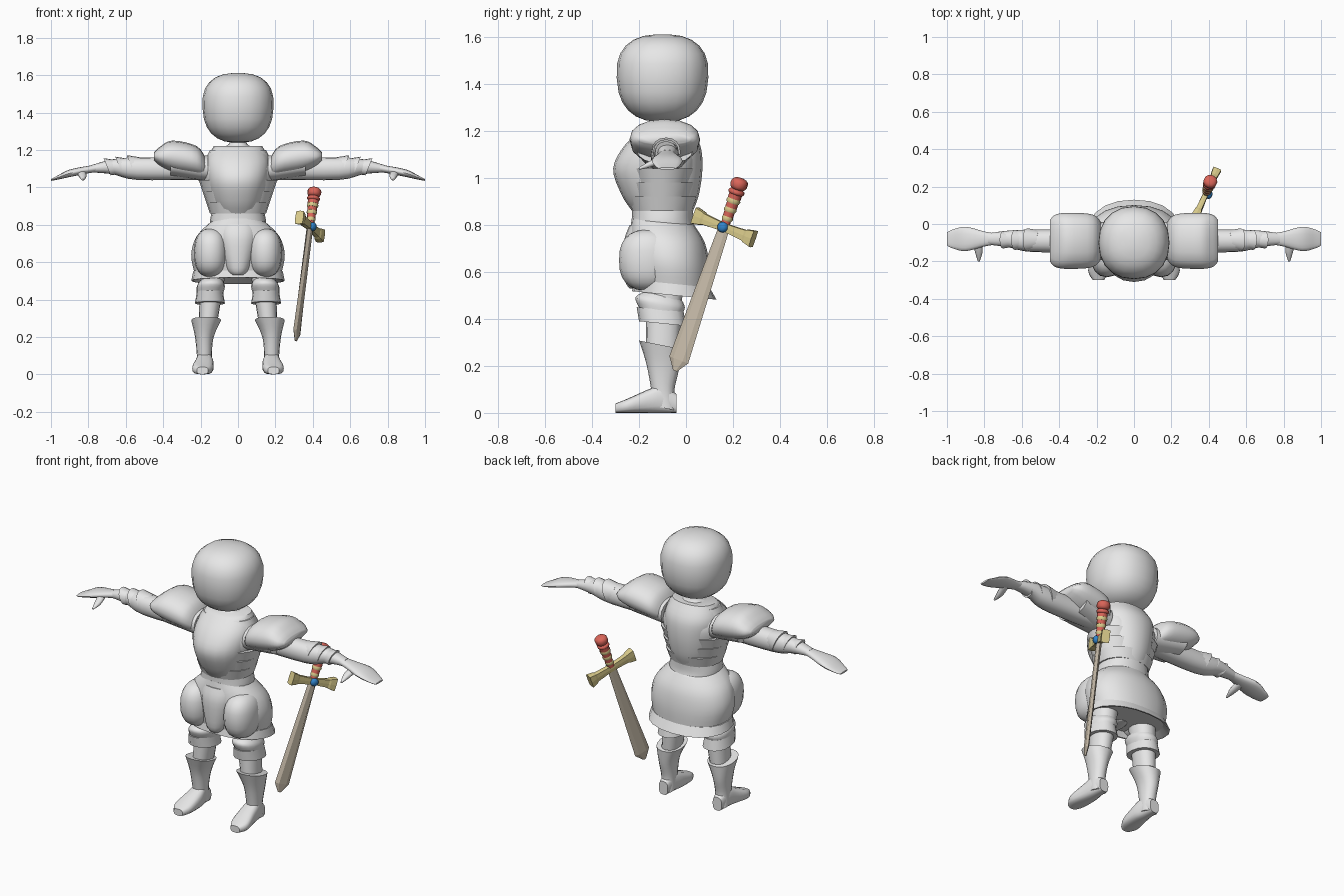
import bpy, bmesh, math
from mathutils import Vector

cube = bpy.data.objects.get("Cube")
if cube:
    bpy.data.objects.remove(cube)


def material(name, *rgb):
    m = bpy.data.materials.new(name)
    m.use_nodes = True
    m.diffuse_color = (*rgb, 1)
    m.node_tree.nodes["Principled BSDF"].inputs["Base Color"].default_value = (*rgb, 1)
    return m


GREY = material("armour grey", .8, .8, .8)
STEEL = material("warm steel", .62, .54, .43)
BRASS = material("pale brass", .7, .6, .26)
RED = material("grip red", .7, .13, .1)
BLUE = material("gem blue", .03, .23, .6)


def soft(value, exponent):
    """Signed power, used to square off circles."""
    return math.copysign(abs(value) ** exponent, value)


def refine(stations, detail):
    """Smooth curve through the stations, with detail steps between neighbours."""
    pts = [Vector(s) for s in stations]
    pts = [pts[0]] + pts + [pts[-1]]
    out = []
    for p, q, r, s in zip(pts, pts[1:], pts[2:], pts[3:]):
        for step in range(detail):
            t = step / detail
            out.append(q + (r - p) * (t / 2) + (p * 2 - q * 5 + r * 4 - s) * (t * t / 2)
                       + (q * 3 - p - r * 3 + s) * (t ** 3 / 2))
    return out + [pts[-1]]


def loft(name, stations, axis="z", detail=4, tilt=0, sides=16, power=2.2,
         mat=GREY, mirror=False, faceted=False, place=None):
    """Skin over stations of (position, centre a, centre b, radius a, radius b)."""
    k = "xyz".index(axis)
    a, b = [i for i in range(3) if i != k]
    bm = bmesh.new()
    loops = []
    for pos, ca, cb, ra, rb in refine(stations, detail):
        loop = []
        for side in range(sides):
            angle = math.tau * side / sides
            p = Vector()
            p[a] = ca + ra * soft(math.cos(angle), 2 / power)
            p[b] = cb + rb * soft(math.sin(angle), 2 / power)
            p[k] = pos + tilt * (p[b] - cb)
            loop.append(bm.verts.new(p))
        loops.append(loop)
    for low, high in zip(loops, loops[1:]):
        for side in range(sides):
            following = (side + 1) % sides
            bm.faces.new((low[side], low[following], high[following], high[side]))
    bm.faces.new(loops[0])
    bm.faces.new(loops[-1])
    bmesh.ops.recalc_face_normals(bm, faces=bm.faces)
    mesh = bpy.data.meshes.new(name)
    bm.to_mesh(mesh)
    bm.free()
    mesh.materials.append(mat)
    if not faceted:
        mesh.polygons.foreach_set("use_smooth", [True] * len(mesh.polygons))
        mesh.set_sharp_from_angle(angle=math.radians(50))
    ob = bpy.data.objects.new(name, mesh)
    bpy.context.collection.objects.link(ob)
    if mirror:
        ob.modifiers.new("mirror", "MIRROR")
    if place:
        ob.matrix_world = place


def body(name, *rows, **options):
    """Part on the centre line, from rows of (height, centre y, radius x, radius y)."""
    loft(name, [(z, 0, y, rx, ry) for z, y, rx, ry in rows], sides=20, **options)


def limb(name, *stations, **options):
    """Part repeated on both sides of the body."""
    loft(name, stations, mirror=True, **options)


def blob(name, centre, size, taper=0, square=1, **options):
    """Rounded lump, wider at the top when taper is positive."""
    (x, y, z), (rx, ry, rz) = centre, size
    rows = []
    for step in range(-6, 7):
        angle = step / 4
        height = soft(math.sin(angle), square)
        width = soft(math.cos(angle), square) * (1 + taper * height)
        rows.append((z + rz * height, x, y, rx * width, ry * width))
    loft(name, rows, detail=1, **options)


# Head and neck
blob("head", (0, -.1, 1.425), (.19, .195, .187), taper=.05, square=.8, sides=20)
body("neck", (1.19, -.08, .13, .1), (1.23, -.08, .05, .05), (1.28, -.08, .05, .05))

# Torso: flared side folds, chest, breastplate and belt
for i in range(3):
    z, r = .86 + .06 * i, .15 + .02 * i
    body(f"side_fold_{i + 1}", (z, -.1, r, .13), (z + .06, -.1, r + .02, .15), detail=1)
body("chest", (1.02, -.1, .18, .15), (1.1, -.1, .19, .15), (1.2, -.09, .15, .1))
body("breastplate", (.86, -.1, .11, .13), (.93, -.11, .14, .165), (1.04, -.12, .165, .19),
     (1.14, -.1, .17, .16), (1.22, -.08, .13, .09))
body("belt", (.78, -.1, .15, .14), (.82, -.1, .15, .13), (.87, -.1, .14, .13))

# Skirt, hem, hip plates and front flap
body("skirt", (.53, -.06, .23, .16), (.64, -.07, .25, .17), (.74, -.08, .22, .16),
     (.82, -.1, .14, .13), tilt=-.1)
body("skirt_hem", (.54, -.05, .2, .14), (.5, -.05, .24, .17), (.5, -.05, .25, .18),
     (.55, -.06, .24, .16), detail=1, tilt=-.1)
blob("hip_plates", (.145, -.16, .65), (.09, .125, .13), square=.8, mirror=True)
body("front_flap", (.53, -.16, .04, .08), (.57, -.16, .07, .1), (.72, -.155, .11, .11),
     (.8, -.15, .11, .09))

# Legs, knee guards, boots and feet
limb("thighs", (.28, .16, -.1, .05, .07), (.58, .13, -.09, .07, .08))
limb("knee_guards", (.38, .15, -.1, .08, .1), (.44, .15, -.11, .07, .1), tilt=-.1)
limb("knee_caps", (.43, .15, -.11, .07, .09), (.47, .145, -.11, .075, .105), (.5, .14, -.1, .06, .08),
     tilt=-.2)
limb("boots", (.29, .17, -.11, .08, .09), (.2, .18, -.1, .05, .07), (.1, .18, -.1, .04, .05),
     (.02, .18, -.09, .04, .05), tilt=-.2)
limb("feet", (-.3, .19, .02, .03, .02), (-.25, .19, .03, .055, .03), (-.16, .18, .05, .05, .05),
     (-.1, .18, .06, .04, .06), (-.04, .18, .04, .03, .04), axis="y", power=2.8)

# Shoulders
limb("shoulder_guards", (.17, -.09, 1.1, .09, .05), (.22, -.09, 1.14, .14, .08),
     (.35, -.09, 1.165, .15, .085), (.42, -.09, 1.165, .14, .05), (.45, -.09, 1.165, .11, .02), axis="x")
limb("shoulder_underplates", (.16, -.09, 1.1, .1, .07), (.36, -.09, 1.12, .12, .06), axis="x")

# Arms with flared forearm bands
limb("arms", (.2, -.09, 1.1, .06, .06), (.54, -.09, 1.1, .06, .06), (.67, -.08, 1.11, .045, .04),
     (.78, -.08, 1.1, .03, .02), axis="x")
for i in range(3):
    x, r = .54 + .065 * i, .05 - .008 * i
    limb(f"forearm_band_{i + 1}", (x - .04, -.085, 1.11, r, r), (x + .03, -.085, 1.11, r + .012, r + .012),
         (x + .03, -.085, 1.11, r, r), axis="x", detail=1, tilt=.4)

# Hands and thumbs
limb("hands", (.74, -.08, 1.105, .03, .02), (.8, -.08, 1.095, .04, .02), (.9, -.08, 1.075, .065, .02),
     (.97, -.08, 1.05, .05, .01), (1, -.08, 1.04, .035, .005), axis="x")
limb("thumbs", (-.2, .83, 1.04, .005, .005), (-.15, .83, 1.06, .02, .015), (-.09, .84, 1.085, .025, .015),
     axis="y", sides=10)

# Sword frame: local z runs to the pommel, local x along the guard
up = Vector((.1, .275, .8)).normalized()
across = Vector((.12, .26, -.1))
across = (across - up * across.dot(up)).normalized()
frame = bpy.data.objects.new("sword_frame", None).matrix_world.to_3x3()
frame.col[0], frame.col[1], frame.col[2] = across, up.cross(across), up
frame = frame.to_4x4()
frame.translation = (.385, .163, .79)


def sword(name, mat, *rings, **options):
    """Sword part from rings of (position, radius a, radius b)."""
    options = {"sides": 10, "detail": 1, "power": 2, "place": frame, **options}
    loft("sword_" + name, [(p, 0, 0, a, b) for p, a, b in rings], mat=mat, **options)


sword("blade", STEEL, (-.65, .01, .005), (-.6, .047, .01), (0, .026, .015), sides=6, faceted=True)
guard = [(.145, .024, .038), (.11, .02, .03), (.1, .016, .025), (.03, .015, .02)]
sword("guard", BRASS, *[(-p, a, b) for p, a, b in guard], *reversed(guard),
      axis="x", sides=8, power=8, faceted=True)
sword("gem", BLUE, (-.034, .012, .012), (-.026, .022, .022), (-.01, .024, .024), axis="y")

# Grip of alternating bands, then pommel
for i in range(7):
    z, r = .01 + .02 * i, .02 + .0015 * i
    bulge = r + .004 * (i % 2)
    sword(f"grip_band_{i + 1}", BRASS if i % 2 else RED, (z, r, r), (z + .01, bulge, bulge), (z + .02, r, r))
for name, z, r, h in (("pommel_collar", .16, .035, .015), ("pommel_knob", .195, .037, .028)):
    blob("sword_" + name, (0, 0, z), (r, r, h), square=.8, sides=10, mat=RED, place=frame)
